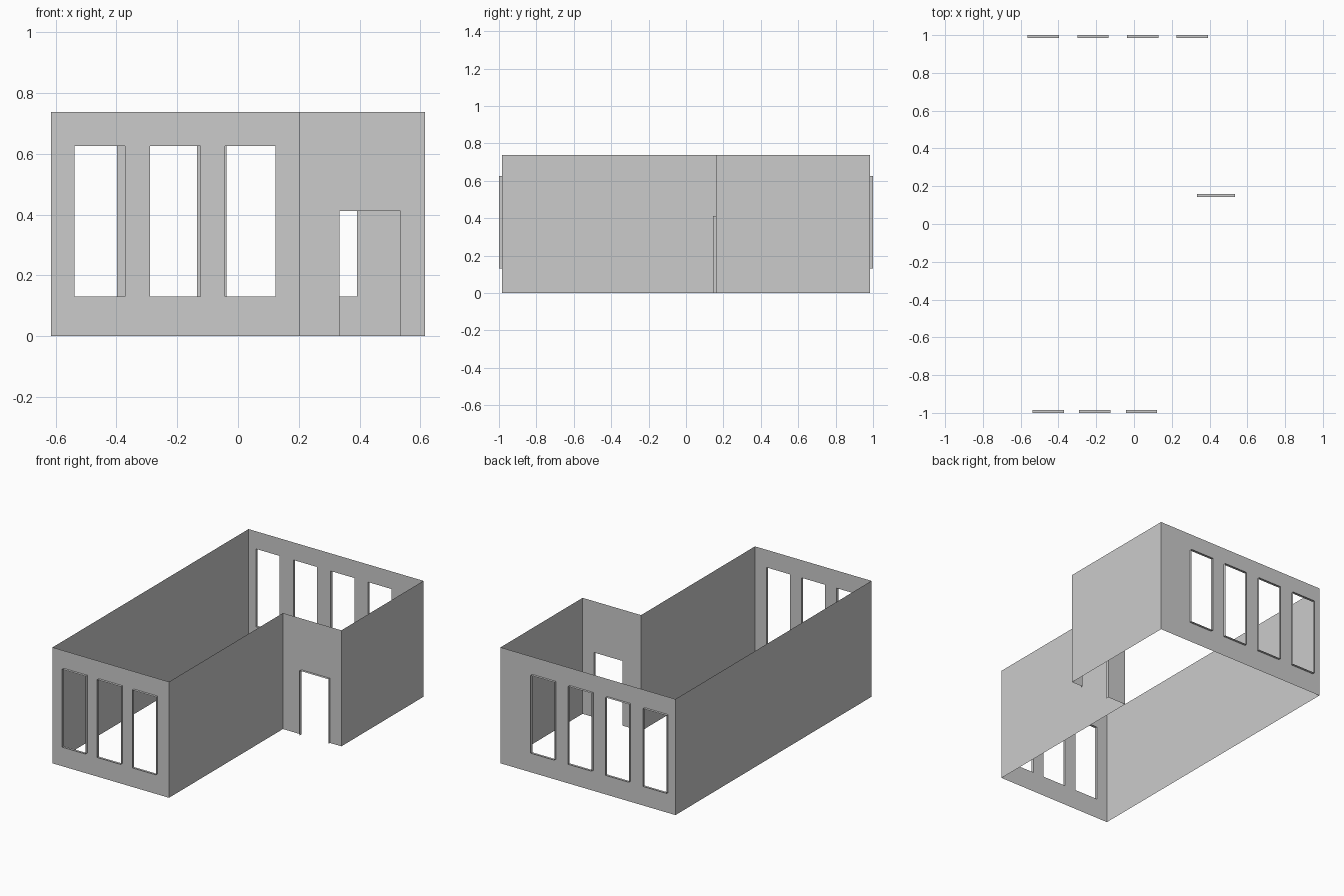
import bpy

if "Cube" in bpy.data.objects:
    bpy.data.objects.remove(bpy.data.objects["Cube"])

H = 0.737                      # wall height
L, M, R = -0.615, 0.204, 0.615  # left, inner-corner and right wall lines
F, D, B = -0.984, 0.16, 0.984   # front, door and back wall lines
REVEAL = 0.016
SILL, HEAD, WIN_W = 0.13, 0.625, 0.166


def make_object(name, quads):
    """Build a mesh object from quads, sharing coincident vertices."""
    index, faces = {}, []
    for quad in quads:
        faces.append([index.setdefault(v, len(index)) for v in quad])
    mesh = bpy.data.meshes.new(name)
    mesh.from_pydata(list(index), [], faces)
    obj = bpy.data.objects.new(name, mesh)
    bpy.context.collection.objects.link(obj)
    return obj


def plain_wall(name, a, b):
    """Upright sheet from a to b, facing right of the direction of travel."""
    return make_object(name, [((*a, 0.0), (*b, 0.0), (*b, H), (*a, H))])


def pierced_wall(name, x0, x1, y, out, openings):
    """Sheet along x with rectangular openings; out is -1 (front) or 1 (back)."""
    xs = sorted({x0, x1, *(v for o in openings for v in o[:2])})
    zs = sorted({0.0, H, *(v for o in openings for v in o[2:])})
    quads = []
    for a, b in zip(xs, xs[1:]):
        for c, d in zip(zs, zs[1:]):
            mx, mz = (a + b) / 2, (c + d) / 2
            if any(o[0] < mx < o[1] and o[2] < mz < o[3] for o in openings):
                continue
            quad = [(a, y, c), (b, y, c), (b, y, d), (a, y, d)]
            quads.append(quad if out < 0 else quad[::-1])
    return make_object(name, quads)


def reveal(name, opening, y, out):
    """Thin lining standing out from an opening; floor-level ones have no sill."""
    a, b, c, d = opening
    loop = [(b, c), (b, d), (a, d), (a, c)]
    if c > 0:
        loop.append((b, c))
    y2 = y + out * REVEAL
    quads = []
    for (p, q), (r, s) in zip(loop, loop[1:]):
        quad = [(p, y, q), (r, y, s), (r, y2, s), (p, y2, q)]
        quads.append(quad if out < 0 else quad[::-1])
    return make_object(name, quads)


def windows(starts):
    return [(x, x + WIN_W, SILL, HEAD) for x in starts]


# Blank walls
plain_wall("left_wall", (L, B), (L, F))
plain_wall("right_front_wall", (M, F), (M, D))
plain_wall("right_back_wall", (R, D), (R, B))

# Walls with openings and their linings
for part, x0, x1, y, out, openings in (
    ("front_window", L, M, F, -1, windows((-0.537, -0.29, -0.043))),
    ("back_window", L, R, B, 1, windows((-0.564, -0.3, -0.037, 0.226))),
    ("door", M, R, D, -1, [(0.333, 0.534, 0.0, 0.411)]),
):
    pierced_wall(part + "_wall", x0, x1, y, out, openings)
    for i, opening in enumerate(openings, 1):
        reveal(f"{part}_reveal_{i}", opening, y, out)
